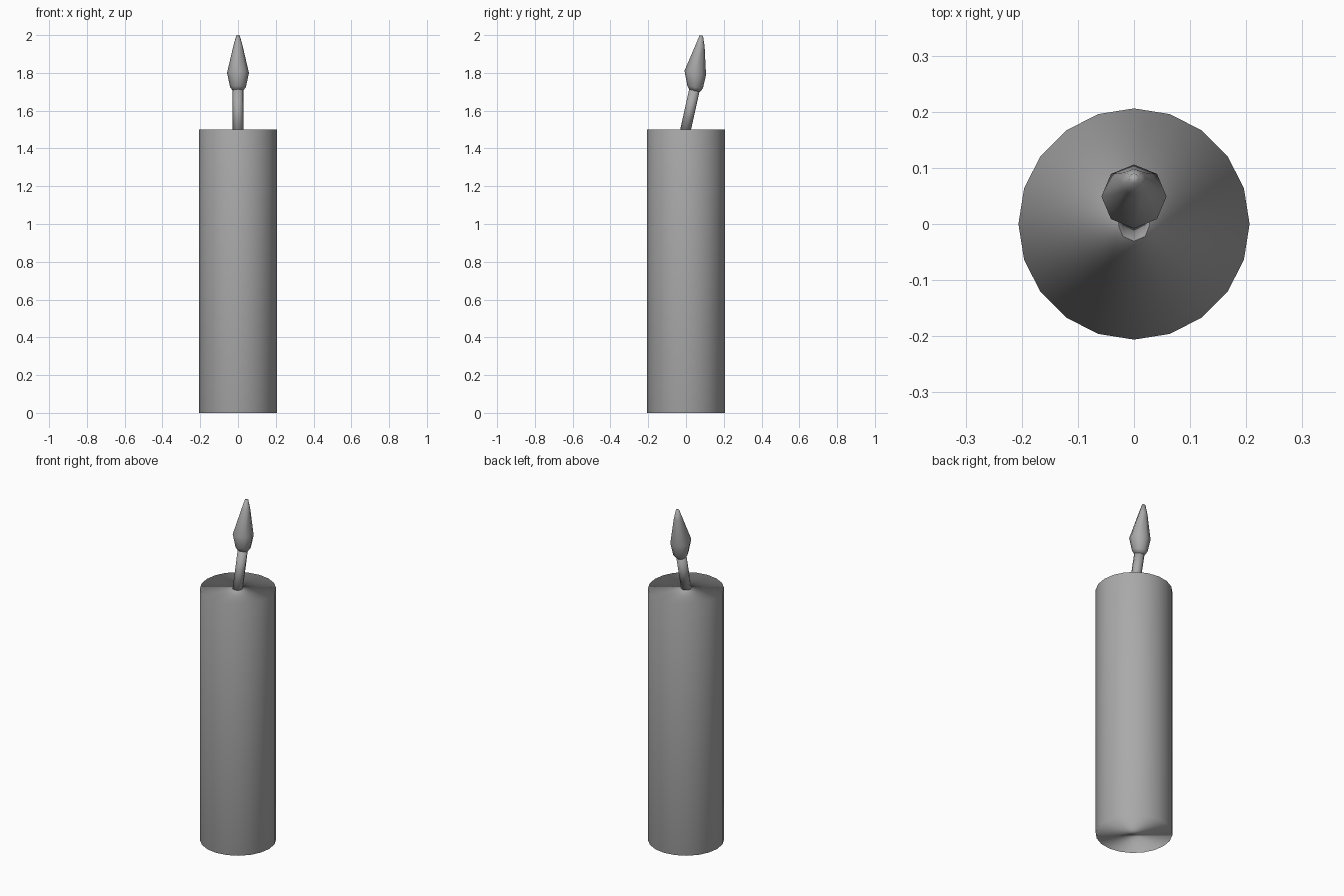
import bpy
import bmesh
import math
from mathutils import Matrix, Vector

cube = bpy.data.objects.get("Cube")
if cube:
    bpy.data.objects.remove(cube, do_unlink=True)

# Single plain grey
grey = bpy.data.materials.new("plain grey")
grey.use_nodes = True
colour = (0.4, 0.4, 0.4, 1)
grey.diffuse_color = colour
grey.node_tree.nodes["Principled BSDF"].inputs["Base Color"].default_value = colour


def loft(name, rings, sides, tilt=0.0):
    """Capped, smooth tube through rings of (y, z, radius), leaning to +y."""
    bm = bmesh.new()
    lean = Matrix.Rotation(-tilt, 3, 'X')
    loops = []
    for y, z, radius in rings:
        loop = []
        for i in range(sides):
            a = math.tau * i / sides
            offset = lean @ Vector((radius * math.cos(a), radius * math.sin(a), 0))
            loop.append(bm.verts.new(Vector((0, y, z)) + offset))
        loops.append(loop)
    for low, high in zip(loops, loops[1:]):
        for i in range(sides):
            j = (i + 1) % sides
            bm.faces.new((low[i], low[j], high[j], high[i]))
    bm.faces.new(loops[0][::-1])
    bm.faces.new(loops[-1])
    for face in bm.faces:
        face.smooth = True
    mesh = bpy.data.meshes.new(name)
    bm.to_mesh(mesh)
    bm.free()
    mesh.materials.append(grey)
    obj = bpy.data.objects.new(name, mesh)
    bpy.context.collection.objects.link(obj)
    return obj


# Wax body, its shading running smoothly over the rims
body = loft("candle_body", [(0, 0, 0.206), (0, 1.5, 0.206)], 20)
normals = []
for v in body.data.vertices:
    rise = 0.03 if v.co.z > 1 else -0.03
    normals.append(Vector((v.co.x, v.co.y, rise)).normalized())
body.data.normals_split_custom_set_from_vertices(normals)

# Leaning wick
lean = math.radians(11)
loft("wick", [(-0.003, 1.495, 0.028), (0.047, 1.72, 0.028)], 8, lean)

# Flame with a rounded base and a narrow tip
flame = [
    (0.046, 1.705, 0.028),
    (0.048, 1.725, 0.042),
    (0.049, 1.80, 0.058),
    (0.075, 1.945, 0.024),
    (0.081, 1.998, 0.009),
]
loft("flame", flame, 8, lean)
